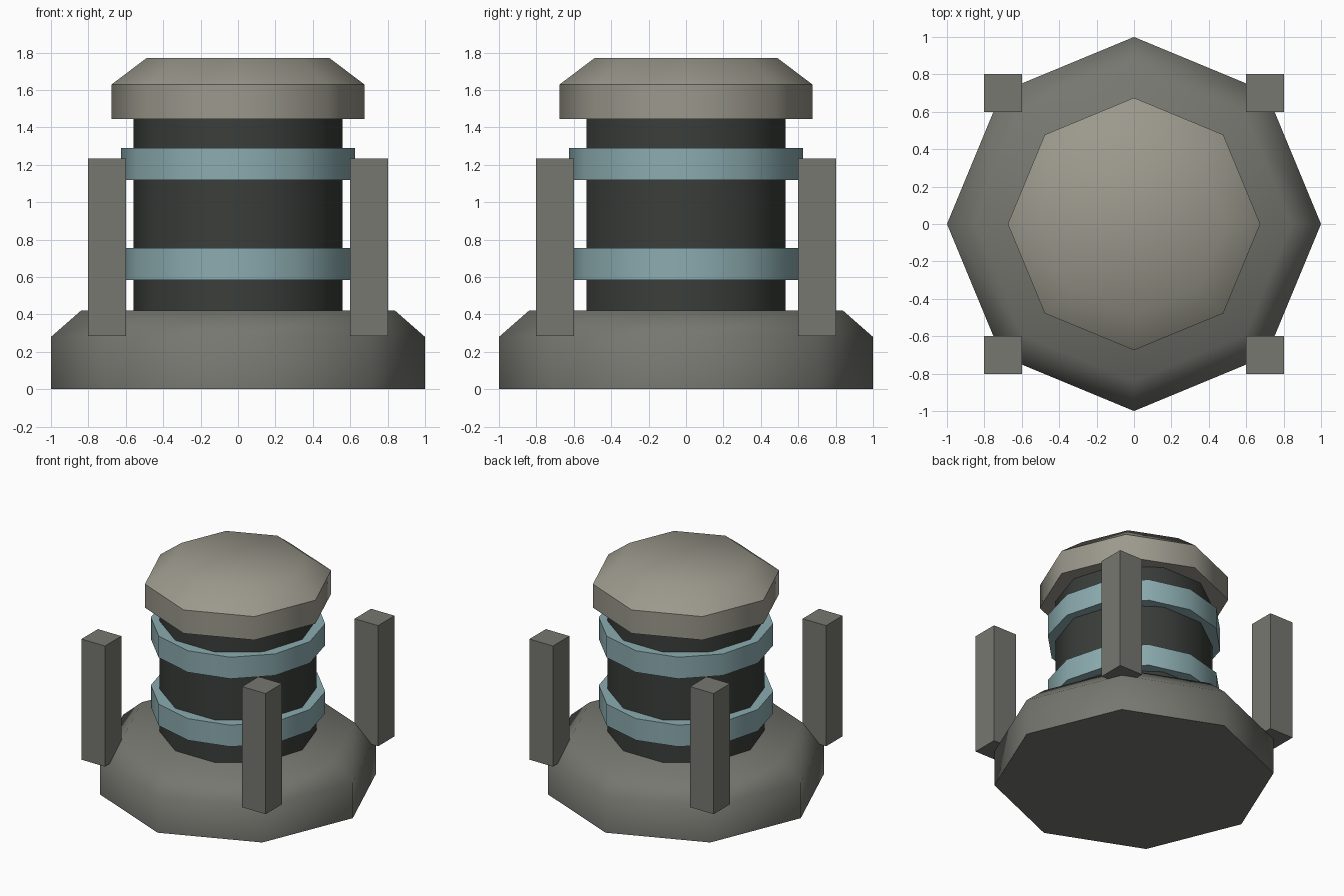
import bpy, bmesh
from math import cos, sin, tau, radians

if "Cube" in bpy.data.objects:
    bpy.data.objects.remove(bpy.data.objects["Cube"])


def material(name, rgb):
    m = bpy.data.materials.new(name)
    m.diffuse_color = (*rgb, 1)
    m.use_nodes = True
    m.node_tree.nodes["Principled BSDF"].inputs["Base Color"].default_value = m.diffuse_color
    return m


STONE = material("stone", (0.18, 0.185, 0.16))
PALE = material("pale_stone", (0.33, 0.32, 0.265))
DARK = material("dark_metal", (0.042, 0.048, 0.043))
TEAL = material("teal", (0.26, 0.41, 0.43))


def turned(name, sides, profile, mat, closed=False, smooth=50):
    """Spin (radius, z) points around z; cap the ends, or close the loop for a ring."""
    bm = bmesh.new()
    rows = [[bm.verts.new((r * cos(tau * i / sides), r * sin(tau * i / sides), z))
             for i in range(sides)] for r, z in profile]
    pairs = list(zip(rows, rows[1:]))
    if closed:
        pairs.append((rows[-1], rows[0]))
    else:
        bm.faces.new(rows[0][::-1])
        bm.faces.new(rows[-1])
    for a, b in pairs:
        for i in range(sides):
            j = (i + 1) % sides
            bm.faces.new((a[i], a[j], b[j], b[i]))
    bmesh.ops.recalc_face_normals(bm, faces=bm.faces)
    me = bpy.data.meshes.new(name)
    bm.to_mesh(me)
    bm.free()
    me.materials.append(mat)
    ob = bpy.data.objects.new(name, me)
    bpy.context.collection.objects.link(ob)
    bpy.ops.object.select_all(action='DESELECT')
    ob.select_set(True)
    bpy.context.view_layer.objects.active = ob
    bpy.ops.object.shade_smooth_by_angle(angle=radians(smooth))
    return ob


# Chamfered octagonal base and cap
turned("base", 8, [(1, 0), (1, 0.28), (0.84, 0.42)], STONE)
turned("cap", 8, [(0.675, 1.445), (0.675, 1.63), (0.49, 1.77)], PALE)

# Ten-sided core
turned("core", 10, [(0.56, 0.38), (0.56, 1.5)], DARK)

# Twelve-sided bands around the core
for name, z in (("lower_band", 0.585), ("upper_band", 1.12)):
    turned(name, 12, [(0.625, z), (0.625, z + 0.17), (0.52, z + 0.17), (0.52, z)],
           TEAL, closed=True)

# Four corner posts
for sx, xn in ((-1, "left"), (1, "right")):
    for sy, yn in ((-1, "front"), (1, "back")):
        bpy.ops.mesh.primitive_cube_add(size=1, location=(0.7 * sx, 0.7 * sy, 0.76))
        post = bpy.context.object
        post.name = f"{yn}_{xn}_post"
        post.scale = (0.205, 0.205, 0.95)
        post.data.materials.append(STONE)
